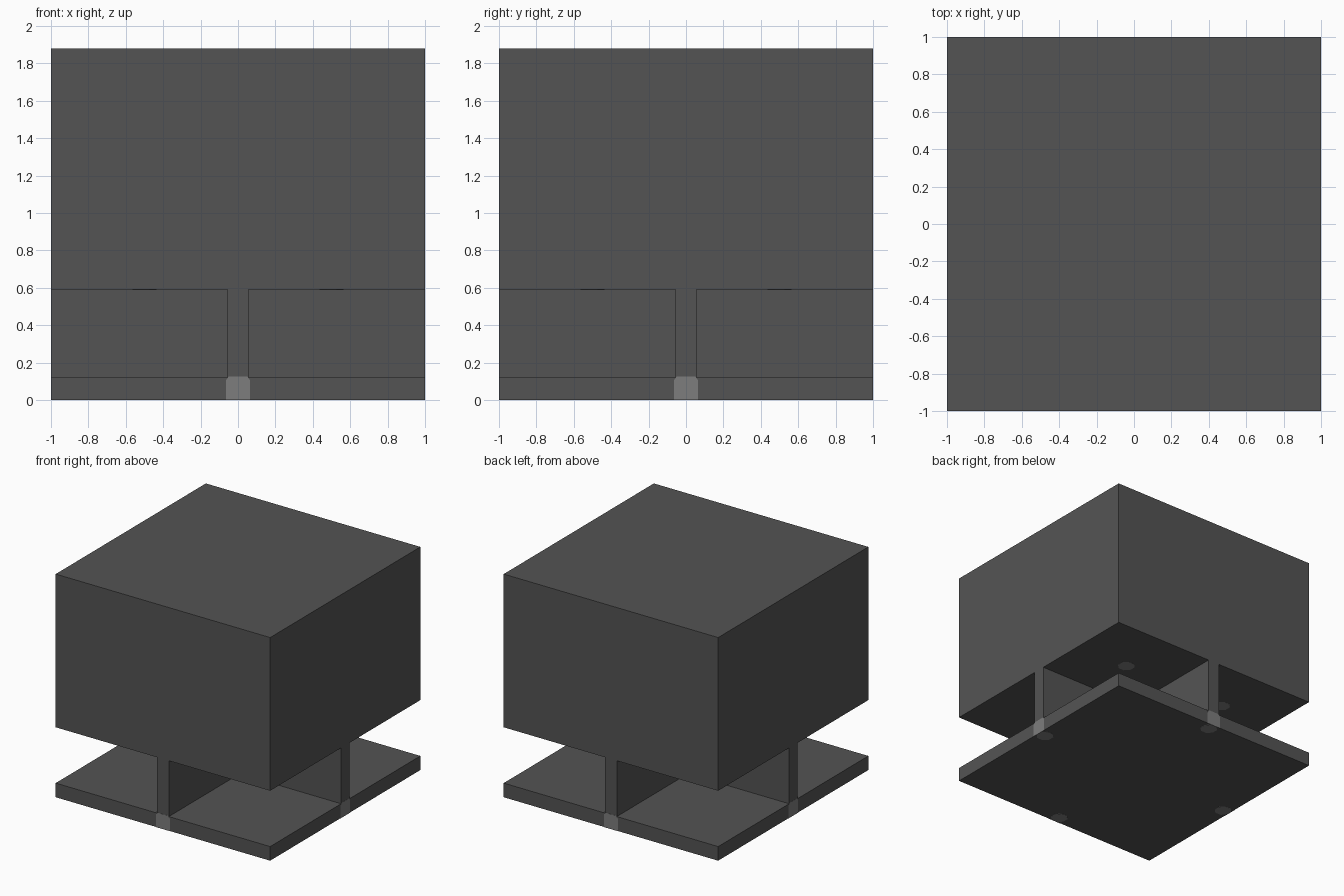
import bpy, bmesh
from math import pi, cos, sin
from mathutils import Matrix, Vector

cube = bpy.data.objects.get("Cube")
if cube:
    bpy.data.objects.remove(cube, do_unlink=True)


def make_material(name, value):
    m = bpy.data.materials.new(name)
    m.use_nodes = True
    m.diffuse_color = (value, value, value, 1)
    bsdf = next(n for n in m.node_tree.nodes if n.type == 'BSDF_PRINCIPLED')
    bsdf.inputs["Base Color"].default_value = (value, value, value, 1)
    return m


dark = make_material("dark grey", 0.088)
light = make_material("light grey", 0.205)

HALF = 0.999   # body half width, leaving room for the thin plates
SKIN = 0.001   # plate thickness


def finish(name, bm, mat):
    bmesh.ops.recalc_face_normals(bm, faces=bm.faces)
    mesh = bpy.data.meshes.new(name)
    bm.to_mesh(mesh)
    bm.free()
    mesh.materials.append(mat)
    obj = bpy.data.objects.new(name, mesh)
    bpy.context.collection.objects.link(obj)
    return obj


def box(name, half_x, half_y, z0, z1):
    bm = bmesh.new()
    bmesh.ops.create_cube(bm, size=1)
    for v in bm.verts:
        v.co = Vector((v.co.x * 2 * half_x, v.co.y * 2 * half_y,
                       z0 + (v.co.z + 0.5) * (z1 - z0)))
    return finish(name, bm, dark)


def plate(name, outline, matrix):
    """Thin plate: the outline in local xy, thickened along local z."""
    bm = bmesh.new()
    face = bm.faces.new([bm.verts.new((x, y, 0)) for x, y in outline])
    top = bmesh.ops.extrude_face_region(bm, geom=[face])
    verts = [g for g in top["geom"] if isinstance(g, bmesh.types.BMVert)]
    bmesh.ops.translate(bm, verts=verts, vec=(0, 0, SKIN))
    bm.transform(matrix)
    return finish(name, bm, light)


# Base slab, crossed walls and large upper block
box("base_slab", HALF, HALF, SKIN, 0.12)
box("upper_block", HALF, HALF, 0.59, 1.88)
box("wall_across", HALF, 0.055, 0.12, 0.59)
box("wall_lengthwise", 0.055, HALF, 0.12, 0.59)

# Plate outlines: a tab with clipped top corners and an octagonal spot
tab = [(-0.065, 0), (0.065, 0), (0.065, 0.105), (0.05, 0.125),
       (-0.05, 0.125), (-0.065, 0.105)]
spot = [(0.07 * cos((i + 0.5) * pi / 4), 0.07 * sin((i + 0.5) * pi / 4))
        for i in range(8)]

# One tab, one floor spot and one ceiling spot for each side
for i, side in enumerate(("front", "left", "back", "right")):
    turn = Matrix.Rotation(i * pi / 2, 4, 'Z')
    upright = Matrix.Translation((0, -HALF, 0)) @ Matrix.Rotation(pi / 2, 4, 'X')
    plate("tab_" + side, tab, turn @ upright)
    plate("floor_spot_" + side, spot, turn @ Matrix.Translation((0, -0.935, 0)))
    plate("ceiling_spot_" + side, spot,
          turn @ Matrix.Translation((0.5, -0.5, 0.59 - SKIN)))
